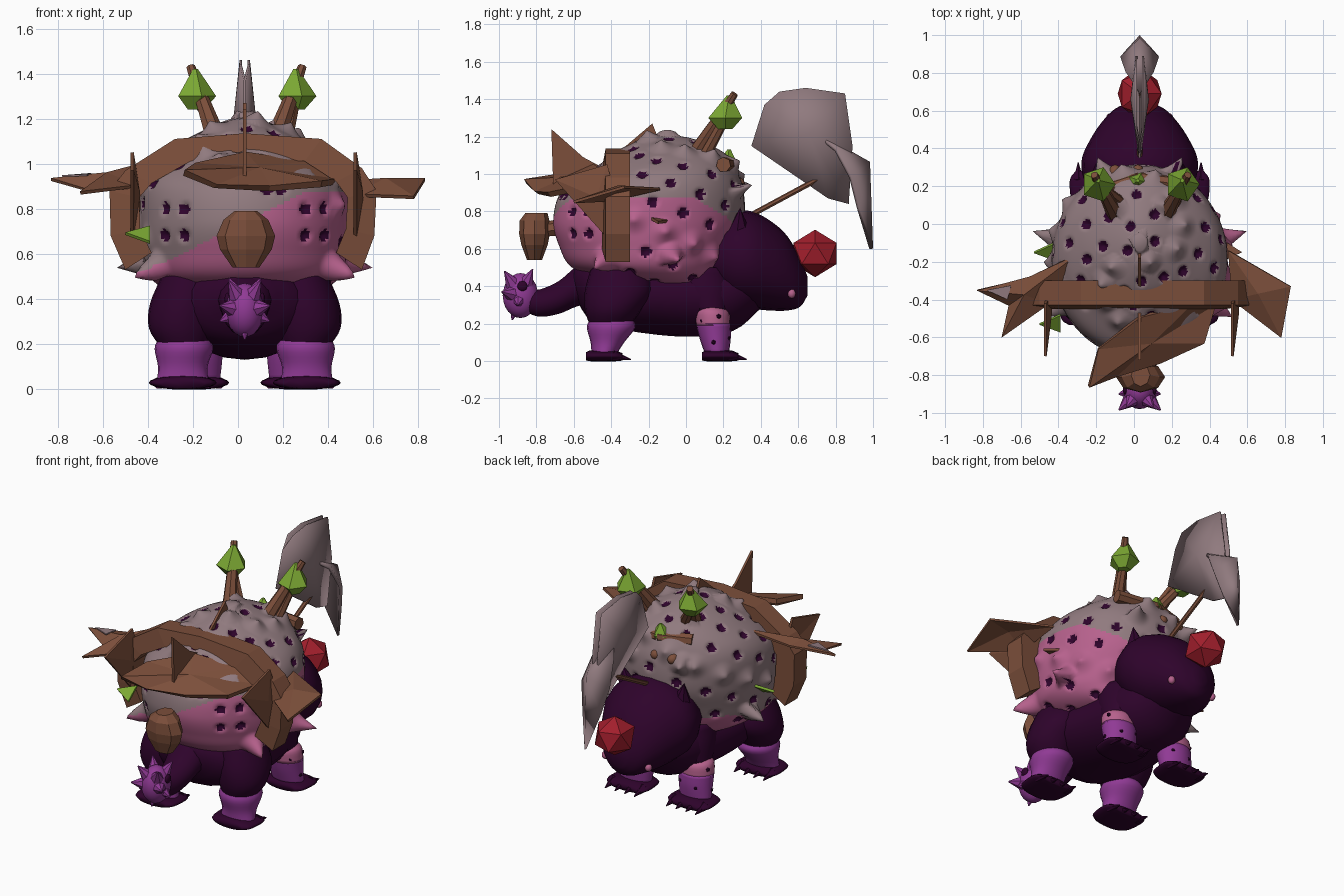
import bpy, bmesh, math
from mathutils import Vector, kdtree
from mathutils.bvhtree import BVHTree

if "Cube" in bpy.data.objects:
    bpy.data.objects.remove(bpy.data.objects["Cube"])

MID = .03  # centre line of the body


def material(name, r, g, b):
    m = bpy.data.materials.new(name)
    m.use_nodes = True
    m.diffuse_color = (r, g, b, 1)
    m.node_tree.nodes["Principled BSDF"].inputs["Base Color"].default_value = (r, g, b, 1)
    return m


GREY = material("dusty grey", .28, .195, .21)
PINK = material("pink", .47, .12, .265)
DARK = material("dark purple", .027, .001, .024)
PURPLE = material("purple", .28, .042, .3)
BROWN = material("bark brown", .2, .077, .043)
GREEN = material("leaf green", .2, .39, .033)
RED = material("berry red", .36, .013, .025)


def finish(name, bm, mats, smooth=True):
    bmesh.ops.recalc_face_normals(bm, faces=bm.faces)
    for f in bm.faces:
        f.smooth = smooth
    me = bpy.data.meshes.new(name)
    bm.to_mesh(me)
    bm.free()
    for m in mats:
        me.materials.append(m)
    ob = bpy.data.objects.new(name, me)
    bpy.context.scene.collection.objects.link(ob)
    return ob


def smooth_sections(secs, steps):
    """Catmull-Rom interpolation of (x, y, z, ra, rb) sections."""
    s = [Vector(v) for v in secs]
    s = [2 * s[0] - s[1]] + s + [2 * s[-1] - s[-2]]
    out = []
    for i in range(1, len(s) - 2):
        a, b, c, d = s[i - 1:i + 3]
        for k in range(steps):
            t = k / steps
            out.append(.5 * (2 * b + (c - a) * t + (2 * a - 5 * b + 4 * c - d) * t * t
                             + (3 * b - a - 3 * c + d) * t ** 3))
    return out + [s[-2]]


def loft_mesh(secs, axis="z", sides=20, steps=4):
    """Elliptical rings across the axis, joined and closed."""
    bm = bmesh.new()
    rings = []
    for x, y, z, ra, rb in smooth_sections(secs, steps):
        ring = []
        for k in range(sides):
            a = math.tau * k / sides
            u, v = math.cos(a) * ra, math.sin(a) * rb
            ring.append(bm.verts.new((x + u, y + v, z) if axis == "z" else (x + u, y, z + v)))
        rings.append(ring)
    for p, q in zip(rings, rings[1:]):
        for k in range(sides):
            n = (k + 1) % sides
            bm.faces.new((p[k], p[n], q[n], q[k]))
    bm.faces.new(rings[0])
    bm.faces.new(rings[-1])
    return bm


def loft(name, mat, secs, smooth=True, **kw):
    return finish(name, loft_mesh(secs, **kw), [mat], smooth)


def tube(name, mat, p, q, r1, r2, sides=7):
    p, q = Vector(p), Vector(q)
    bm = bmesh.new()
    bmesh.ops.create_cone(bm, cap_ends=True, segments=sides, radius1=r1, radius2=r2, depth=(q - p).length)
    ob = finish(name, bm, [mat], False)
    ob.location = (p + q) / 2
    ob.rotation_euler = (q - p).to_track_quat("Z", "Y").to_euler()
    return ob


def ball(name, mat, loc, scale, level=3):
    bm = bmesh.new()
    bmesh.ops.create_icosphere(bm, subdivisions=level, radius=1)
    bmesh.ops.scale(bm, vec=scale, verts=bm.verts)
    ob = finish(name, bm, [mat], level > 1)
    ob.location = loc
    return ob


def leaf(name, mat, pts, bulge=(0, 0, 0), thick=.015, smooth=False):
    """Pointed sheet fanned around a raised centre."""
    bm = bmesh.new()
    vs = [bm.verts.new(p) for p in pts]
    mid = bm.verts.new(sum((Vector(p) for p in pts), Vector()) / len(pts) + Vector(bulge))
    for a, b in zip(vs, vs[1:] + vs[:1]):
        bm.faces.new((a, b, mid))
    ob = finish(name, bm, [mat], smooth)
    mod = ob.modifiers.new("thickness", "SOLIDIFY")
    mod.thickness, mod.offset = thick, 0
    return ob


# Shell: dense loft with pulled spikes and dark pits
bm = loft_mesh([(MID, -.06, .39, .1, .1), (MID, -.12, .42, .3, .3), (MID, -.2, .5, .425, .41),
                (MID, -.21, .62, .455, .47), (MID, -.2, .75, .465, .51), (MID, -.18, .9, .46, .49),
                (MID, -.13, 1.0, .41, .41), (MID, -.09, 1.08, .31, .33), (MID, -.09, 1.14, .2, .25),
                (MID, -.1, 1.19, .09, .13), (MID, -.1, 1.205, .03, .04)], sides=190, steps=11)
bmesh.ops.recalc_face_normals(bm, faces=bm.faces)
tree = BVHTree.FromBMesh(bm)
marks = []
for i in range(125):
    h = 1 - 2 * (i + .5) / 125
    r, a = math.sqrt(1 - h * h), i * 2.39996
    hit = tree.ray_cast(Vector((MID, -.2, .8)), Vector((r * math.cos(a), r * math.sin(a), h)))
    if hit[0] is not None and (hit[0].y > -.45 or hit[0].z > 1):
        marks.append((hit[0], .045 if i % 4 == 0 else 0))
for x, y, z, h in [(.5, -.06, .55, .15), (.45, -.4, 1.0, .08), (0, -.1, 1.25, .07),
                   (.14, .1, 1.18, .07), (.2, .3, .93, .1), (.42, -.45, .53, .14)]:
    for s in (-1, 1):
        marks.append((tree.find_nearest(Vector((MID + s * x, y, z)))[0], h))
front = [(s * x, z) for s in (-1, 1) for x in (.27, .355) for z in (.68, .8)] + [(.1, .89), (.16, .89)]
for x, z in front:
    marks.append((tree.ray_cast(Vector((MID + x, -2, z)), Vector((0, 1, 0)))[0], 0))
kd = kdtree.KDTree(len(marks))
for i, (p, h) in enumerate(marks):
    kd.insert(p, i)
kd.balance()
bm.normal_update()
moves = []
for v in bm.verts:
    _, i, d = kd.find(v.co)
    h = marks[i][1]
    if h:
        moves.append((v, v.normal * h * max(0, 1 - d / .09) ** 2))
    else:
        moves.append((v, v.normal * -.03 * max(0, 1 - d / .035)))
for f in bm.faces:
    c = f.calc_center_median()
    _, i, d = kd.find(c)
    edge = .725 + .5 * min(c.x, .29) - .6 * max(0, c.y - .05)
    f.material_index = 2 if d < .028 and not marks[i][1] else int(c.z < edge)
for v, m in moves:
    v.co += m
finish("shell", bm, [GREY, PINK, DARK])

# Body, head and tail
loft("torso", DARK, [(MID, -.6, .43, .1, .08), (MID, -.5, .38, .27, .17), (MID, -.3, .36, .33, .2),
                     (MID, 0, .34, .3, .21), (MID, .25, .36, .25, .2), (MID, .42, .42, .15, .12)], axis="y")
loft("head", DARK, [(MID, .13, .56, .24, .17), (MID, .25, .55, .3, .25), (MID, .35, .54, .305, .26),
                    (MID, .45, .51, .26, .24), (MID, .54, .47, .2, .2), (MID, .61, .42, .13, .13),
                    (MID, .65, .4, .04, .05)], axis="y")
loft("tail", DARK, [(MID, -.48, .42, .14, .11), (MID, -.58, .4, .12, .11), (MID, -.68, .34, .1, .09),
                    (MID, -.78, .31, .08, .075), (MID, -.86, .32, .06, .06)], axis="y", sides=14)
tail_tip = Vector((MID, -.885, .35))
ball("tail_ball", PURPLE, tail_tip, (.085, .095, .12))
for x, y, z in [(.07, -.97, .48), (.07, -.82, .49), (.11, -.985, .37), (.11, -.9, .3)]:
    for s in (-1, 1):
        end = Vector((MID + s * x, y, z))
        tube("tail_spike", PURPLE, tail_tip.lerp(end, .45), end, .045, .004)
tube("tail_chin_spike", PURPLE, tail_tip, (MID, -.93, .22), .06, .004)
ball("berry_nose", RED, (MID, .69, .575), (.13, .135, .127), 1)

# Legs, feet and face, mirrored
for s in (-1, 1):
    side = "right" if s < 0 else "left"

    def leg(part, mat, secs, **kw):
        loft(f"{side}_{part}", mat, [(MID + s * x, *rest) for x, *rest in secs], **kw)

    leg("rear_thigh", DARK, [(.24, -.36, .52, .12, .14), (.27, -.36, .38, .15, .18),
                             (.28, -.39, .27, .145, .15), (.27, -.41, .18, .1, .1)])
    leg("rear_ankle", PURPLE, [(.27, -.4, .23, .11, .11), (.27, -.4, .18, .13, .13),
                               (.275, -.42, .1, .11, .09), (.275, -.44, .03, .115, .065)])
    leg("front_thigh", DARK, [(.17, .08, .5, .1, .13), (.18, .1, .38, .11, .14), (.2, .13, .26, .09, .09)])
    leg("front_patch", PINK, [(.205, .13, .29, .08, .06), (.21, .14, .26, .105, .09),
                              (.21, .145, .19, .112, .092)])
    leg("front_ankle", PURPLE, [(.21, .145, .2, .112, .092), (.21, .155, .13, .11, .085),
                                (.215, .165, .04, .105, .065)])
    for end, x, y in (("rear", .275, -.44), ("front", .22, .18)):
        leg(end + "_foot", DARK, [(x, y - .095, .025, .1, .022), (x, y - .06, .028, .14, .03),
                                  (x, y + .05, .028, .15, .03), (x, y + .1, .022, .12, .02)], axis="y")
        for k in range(4):
            cx = MID + s * x + (k - 1.5) * .07
            tube(f"{side}_{end}_claw", DARK, (cx, y + .05, .028), (cx, y + .145, .008), .028, .003)
    for k in range(7):
        a = k * 1.1
        ball(side + "_ankle_spot", DARK, (MID + s * (.21 + .105 * math.cos(a)), .148 + .085 * math.sin(a),
                                          .1 + .023 * k), (.014, .014, .014), 1)
    tube(side + "_ear", DARK, (MID + s * .19, .28, .68), (MID + s * .22, .29, .82), .07, 0)
    ball(side + "_eye", PINK, (MID + s * .155, .565, .36), (.022, .022, .026), 2)
    ball(side + "_tail_spot", DARK, (MID + s * .078, -.875, .4), (.012, .028, .028), 2)

# Bark belt around the shell, open below
bm = bmesh.new()
arch = [(-.5, .53), (-.565, .68), (-.57, .88), (-.5, .97), (-.28, 1.11), (.03, 1.135),
        (.37, 1.11), (.55, .98), (.615, .88), (.605, .68), (.55, .53)]
rows = []
for x, z in arch:
    inner = (MID + (x - MID) * .78, .78 + (z - .78) * .7)
    rows.append([bm.verts.new(p) for p in ((x, -.43, z), (x, -.3, z), (inner[0], -.3, inner[1]),
                                           (inner[0], -.45, inner[1]))])
for p, q in zip(rows, rows[1:]):
    for k in range(4):
        bm.faces.new((p[k], p[k - 1], q[k - 1], q[k]))
bm.faces.new(rows[0])
bm.faces.new(rows[-1])
finish("bark_belt", bm, [BROWN], False)

# Bark shards on the belt
leaf("brow_shard", BROWN, [(-.24, -.86, .96), (-.19, -.66, .99), (.03, -.49, 1.04), (.3, -.42, 1.0),
                           (.43, -.42, .92), (.37, -.63, .91), (.14, -.73, .89), (-.1, -.8, .9)], (0, 0, .02), .03)
leaf("left_side_shard", BROWN, [(.5, -.14, .92), (.83, -.33, .93), (.78, -.6, .85), (.52, -.4, .86)], (0, 0, .04))
leaf("right_side_shard", BROWN, [(-.83, -.35, .93), (-.55, -.28, .94), (-.3, -.16, 1.03), (-.45, -.42, .9),
                                 (-.7, -.6, .87), (-.66, -.43, .88)], (0, 0, .03))
leaf("shard_tip_plate", GREY, [(-.78, -.35, .945), (-.65, -.325, .955), (-.67, -.4, .95)], thick=.008)
leaf("bark_sliver", BROWN, [(.46, -.08, .75), (.46, -.2, .77), (.57, -.15, .74)])
for x in (-.47, .52):
    leaf("side_fin", BROWN, [(x, -.7, .97), (x, -.42, 1.05), (x + .03, -.36, .8), (x, -.44, .68)], (.02, 0, 0))
leaf("front_fin", BROWN, [(MID, -.72, 1.24), (MID, -.71, .94), (MID, -.42, 1.02), (MID, -.55, 1.09)])
leaf("top_fin", BROWN, [(MID, -.18, 1.27), (MID, -.38, 1.1), (MID, -.12, 1.12)])
for x, y in ((-.46, -.15), (-.43, -.53)):
    leaf("green_sliver", GREEN, [(x + .04, y + .05, .72), (x + .04, y - .04, .65), (x - .07, y, .69)])
loft("bark_knob", BROWN, [(.035, -.81, .54, .06, .04), (.035, -.81, .62, .115, .07), (.035, -.81, .68, .13, .082),
                          (.035, -.81, .75, .1, .08), (.035, -.8, .79, .05, .06)], False, sides=8, steps=1)
tube("knob_stem", BROWN, (.035, -.78, .7), (.03, -.6, .72), .04, .05)

# Branches with leaf caps
for a, b, c in (((-.08, .02, 1.06), (-.21, .26, 1.43), (-.19, .21)), ((.15, .02, 1.06), (.285, .26, 1.43), (.255, .21))):
    tube("branch", BROWN, a, b, .05, .02)
    tube("branch_twig", BROWN, Vector(a) + Vector((.05, .06, 0)), (c[0], c[1], 1.3), .035, .025)
    loft("leaf_cap", GREEN, [(*c, 1.24, .04, .04), (*c, 1.3, .093, .095), (c[0], c[1] + .02, 1.42, .012, .012)],
         False, sides=5, steps=1)
tube("right_cross_branch", BROWN, (-.17, .17, 1.05), (.03, .24, 1.05), .04, .035)
tube("left_cross_branch", BROWN, (.3, .2, 1.05), (.03, .24, 1.05), .04, .035)
tube("short_branch", BROWN, (.02, .1, 1.03), (.02, .24, 1.06), .045, .035)
loft("middle_leaf_cap", GREEN, [(.02, .22, 1.0, .03, .03), (.02, .22, 1.06, .065, .055), (.02, .23, 1.13, .01, .01)],
     False, sides=5, steps=1)
for x in (-.1, .02):
    ball("branch_stub", BROWN, (x, .27, .95), (.035, .045, .035), 2)

# Big hanging petal on a stalk, lens shaped with a spoon-like hook
tube("petal_stalk", BROWN, (MID, .33, .77), (MID, .72, .98), .015, .015)
for s in (-1, 1):
    edge = MID + s * .018
    leaf("petal_half", GREY, [(MID, .35, 1.15), (MID, .42, 1.37), (edge, .5, 1.44), (edge, .64, 1.46), (edge, .85, 1.43),
                              (edge, .89, 1.15), (MID, .87, .84), (MID, .76, .87)], (s * .035, 0, 0), .01, True)
leaf("petal_hook", GREY, [(MID, .69, 1.22), (.1, .8, 1.13), (.125, .88, .98), (.09, .92, .82), (MID, .99, .6),
                          (-.03, .92, .82), (-.065, .88, .98), (-.04, .8, 1.13)], (0, .115, .1), .02, True)
